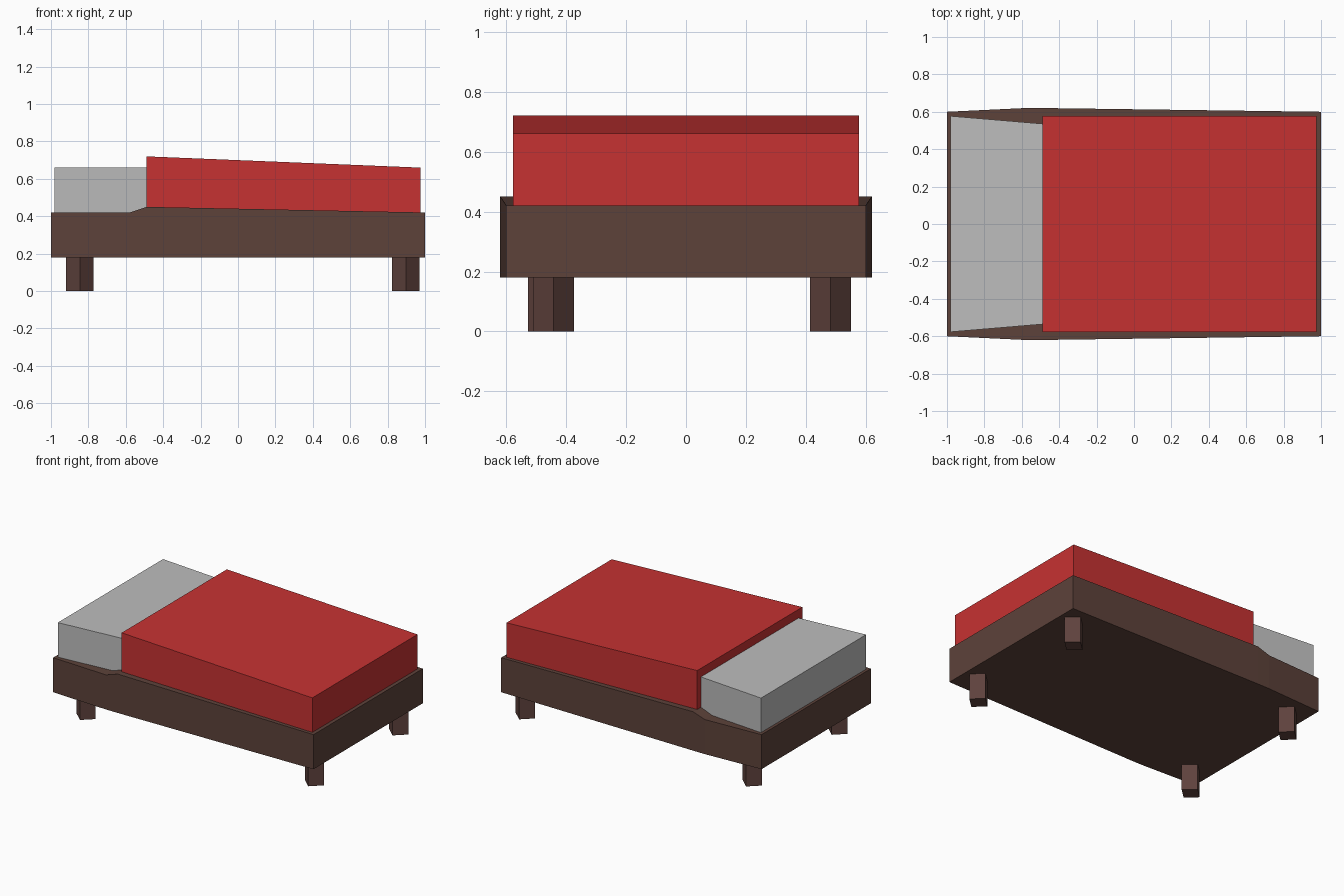
import bpy, bmesh, math

if "Cube" in bpy.data.objects:
    bpy.data.objects.remove(bpy.data.objects["Cube"])


def material(name, rgb):
    lin = [(c / 255 / 12.92) if c < 10 else ((c / 255 + 0.055) / 1.055) ** 2.4 for c in rgb]
    m = bpy.data.materials.new(name)
    m.diffuse_color = (*lin, 1)
    m.use_nodes = True
    m.node_tree.nodes["Principled BSDF"].inputs["Base Color"].default_value = m.diffuse_color
    return m


WOOD = material("frame brown", (93, 66, 58))
LEG = material("leg brown", (95, 66, 61))
RED = material("blanket red", (198, 50, 50))
GREY = material("mattress grey", (189, 189, 189))


def finish(bm, name, mat):
    bmesh.ops.recalc_face_normals(bm, faces=bm.faces)
    me = bpy.data.meshes.new(name)
    bm.to_mesh(me)
    bm.free()
    me.materials.append(mat)
    ob = bpy.data.objects.new(name, me)
    bpy.context.collection.objects.link(ob)
    return ob


def loft(name, stations, mat):
    """Join rectangular sections (x, half width, bottom z, top z) along x."""
    bm = bmesh.new()
    rings = [[bm.verts.new(p) for p in
              ((x, -w, lo), (x, w, lo), (x, w, hi), (x, -w, hi))]
             for x, w, lo, hi in stations]
    for a, b in zip(rings, rings[1:]):
        for i in range(4):
            j = (i + 1) % 4
            bm.faces.new((a[i], a[j], b[j], b[i]))
    bm.faces.new(rings[0])
    bm.faces.new(rings[-1])
    return finish(bm, name, mat)


# Wooden frame, bulging slightly at the blanket fold
loft("bed_frame", [(-1, 0.60, 0.18, 0.42), (-0.58, 0.62, 0.18, 0.42),
                   (-0.49, 0.62, 0.18, 0.45), (1, 0.60, 0.18, 0.42)], WOOD)

# Exposed mattress at the head end
loft("mattress", [(-0.98, 0.577, 0.41, 0.66), (-0.48, 0.535, 0.41, 0.66)], GREY)

# Blanket sloping down to the foot end
loft("blanket", [(-0.49, 0.577, 0.44, 0.72), (0.975, 0.577, 0.41, 0.66)], RED)


# Diamond-section legs
def leg(name, cx, cy):
    bm = bmesh.new()
    bmesh.ops.create_cone(bm, cap_ends=True, segments=4, radius1=1, radius2=1, depth=0.19)
    for v in bm.verts:
        a = round(math.atan2(v.co.y, v.co.x) / (math.pi / 2)) * math.pi / 2
        v.co = (cx + 0.0735 * math.cos(a), cy + 0.0685 * math.sin(a), v.co.z + 0.095)
    finish(bm, name, LEG)


leg("front_left_leg", -0.846, -0.458)
leg("front_right_leg", 0.897, -0.442)
leg("back_left_leg", -0.846, 0.482)
leg("back_right_leg", 0.897, 0.482)
